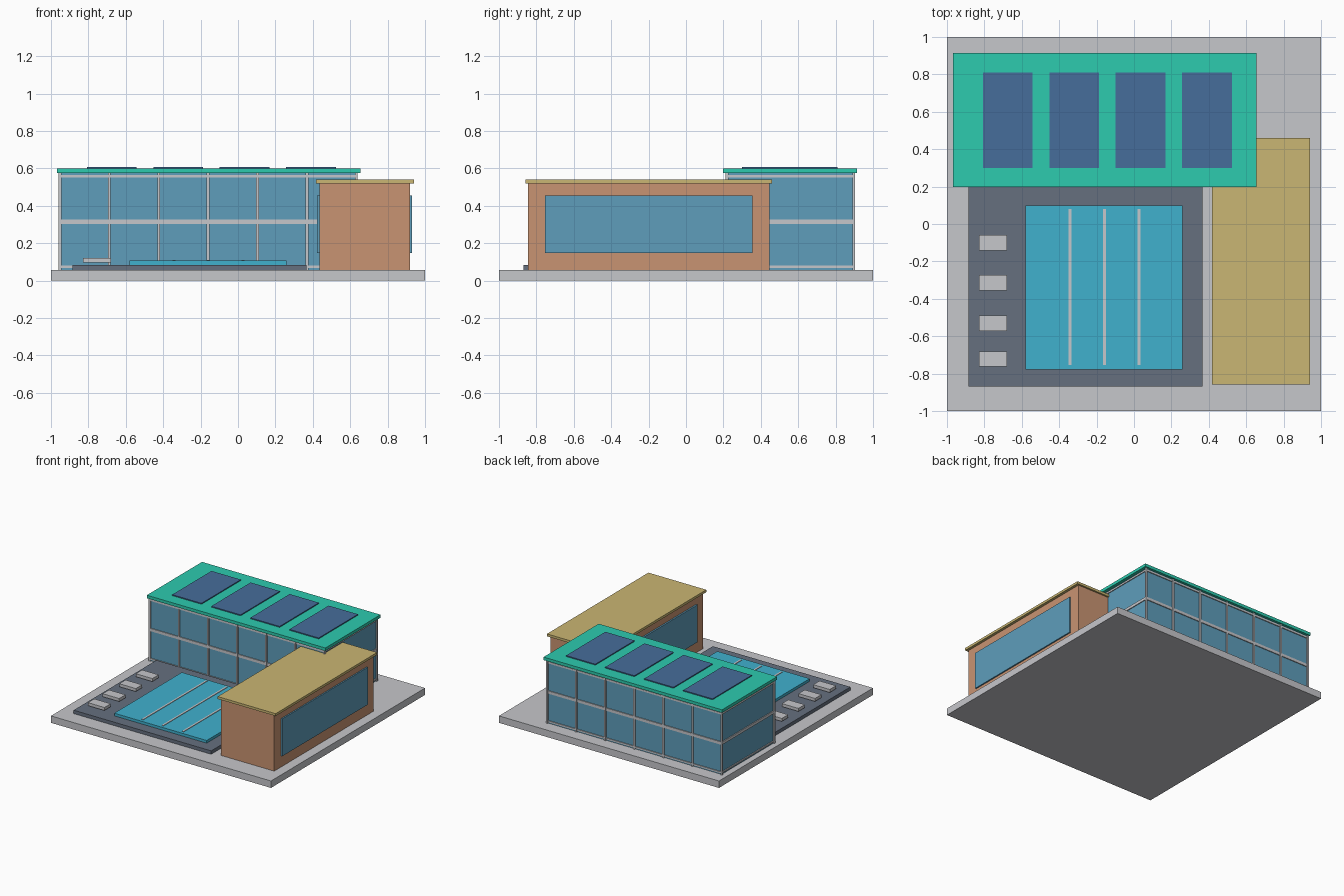
import bpy

cube = bpy.data.objects.get("Cube")
if cube:
    bpy.data.objects.remove(cube, do_unlink=True)


def material(name, code):
    """Flat material from an sRGB hex code, stored as linear values."""
    channels = [int(code[i:i + 2], 16) / 255 for i in (0, 2, 4)]
    colour = [c / 12.92 if c < 0.04 else ((c + 0.055) / 1.055) ** 2.4 for c in channels] + [1]
    mat = bpy.data.materials.new(name)
    mat.use_nodes = True
    mat.diffuse_color = colour
    mat.node_tree.nodes["Principled BSDF"].inputs["Base Color"].default_value = colour
    return mat


concrete = material("pale concrete", "C6C7CB")
glass = material("blue glass", "5E9DBB")
teal = material("teal roofing", "2DCBAF")
solar = material("solar blue", "466D9B")
clay = material("clay wall", "C99472")
sand = material("sand roofing", "CAB673")
slate = material("slate paving", "66707F")
water = material("pool water", "40B1CE")


def box(name, mat, x, y, z):
    """Box spanning the given (low, high) range on each axis."""
    bpy.ops.mesh.primitive_cube_add(size=1)
    obj = bpy.context.object
    obj.name = name
    for v in obj.data.vertices:
        v.co = [lo + (c + 0.5) * (hi - lo) for c, (lo, hi) in zip(v.co, (x, y, z))]
    obj.data.materials.append(mat)
    return obj


def around(centre, half):
    return (centre - half, centre + half)


# Ground slab
GROUND = 0.057
box("ground_slab", concrete, (-1, 1), (-1, 1), (0, GROUND))

# Glazed hall
LEFT, RIGHT, FRONT, BACK, EAVES = -0.96, 0.64, 0.212, 0.904, 0.575
INSET = 0.01
box("hall_glass", glass, (LEFT + INSET, RIGHT - INSET), (FRONT + INSET, BACK - INSET),
    (GROUND, EAVES))
box("hall_roof", teal, (-0.967, 0.655), (0.198, 0.914), (EAVES, 0.6))

# Horizontal rails wrap the hall as bands
for name, z in (("bottom", (0.068, 0.08)), ("middle", (0.303, 0.326)), ("top", (0.551, 0.566))):
    box(name + "_rail", concrete, (LEFT + 0.003, RIGHT - 0.003),
        (FRONT + 0.003, BACK - 0.003), z)

# Upright mullions on the front and back, with the end ones forming corner posts
BAYS, HALF = 6, 0.0075
for i in range(BAYS + 1):
    x = LEFT + HALF + i * (RIGHT - LEFT - 2 * HALF) / BAYS
    for side, y in (("front", FRONT + HALF), ("back", BACK - HALF)):
        box(f"{side}_mullion_{i + 1}", concrete, around(x, HALF), around(y, HALF),
            (GROUND, EAVES))

# Solar panels
for i in range(4):
    box(f"solar_panel_{i + 1}", solar, around(-0.675 + i * 0.355, 0.133),
        (0.3, 0.81), (0.6, 0.608))

# Clay annex with a long window on each side
box("annex_walls", clay, (0.435, 0.92), (-0.844, 0.446), (GROUND, 0.52))
box("annex_roof", sand, (0.416, 0.942), (-0.857, 0.46), (0.52, 0.54))
for side, x in (("right", (0.422, 0.436)), ("left", (0.919, 0.931))):
    box(f"annex_{side}_window", glass, x, (-0.753, 0.355), (0.148, 0.455))

# Pool terrace
DECK, POOL = 0.085, 0.107
box("pool_deck", slate, (-0.885, 0.365), (-0.87, 0.205), (GROUND, DECK))
box("pool", water, (-0.58, 0.26), (-0.778, 0.1), (DECK, POOL))
for i in range(3):
    box(f"lane_line_{i + 1}", concrete, around(-0.342 + i * 0.184, 0.0075),
        (-0.753, 0.08), (POOL, POOL + 0.004))

# Sun loungers
for i, y in enumerate((-0.1, -0.315, -0.53, -0.722)):
    box(f"lounger_{i + 1}", concrete, around(-0.755, 0.075), around(y, 0.041), (0.096, 0.121))
